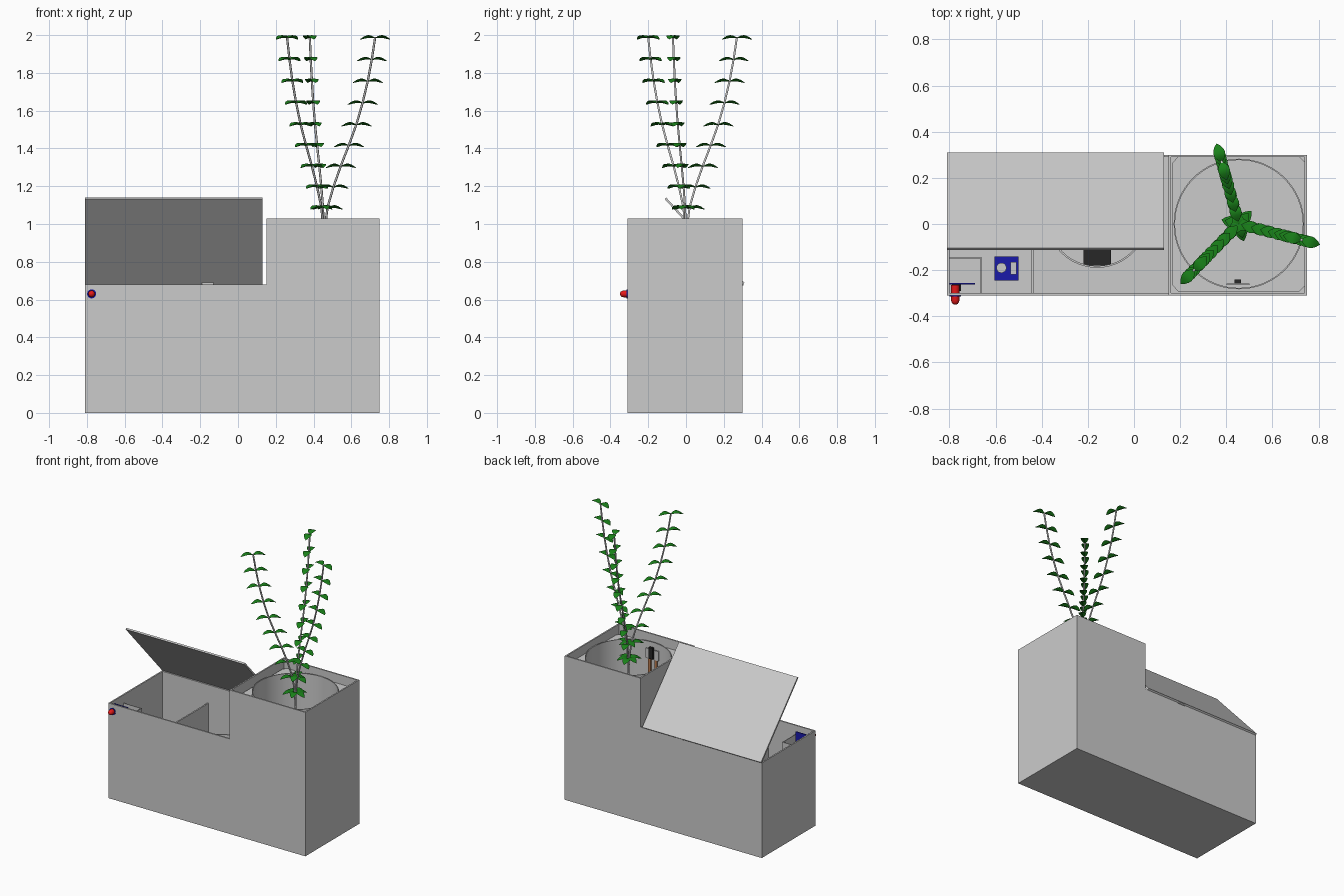
import bpy, bmesh
from math import sin, pi, atan2, cos
from mathutils import Vector

if "Cube" in bpy.data.objects:
    bpy.data.objects.remove(bpy.data.objects["Cube"])


def material(name, color):
    m = bpy.data.materials.new(name)
    m.diffuse_color = (*color, 1)
    m.use_nodes = True
    m.node_tree.nodes["Principled BSDF"].inputs["Base Color"].default_value = m.diffuse_color
    return m


GREEN = material("leaf_green", (0.01, 0.22, 0.01))
BLUE = material("board_blue", (0.01, 0.01, 0.4))
RED = material("lamp_red", (0.8, 0.01, 0.01))
BLACK = material("black", (0.02, 0.02, 0.02))
COPPER = material("copper", (0.5, 0.2, 0.08))


def finish(name, bm, mat=None, smooth=False):
    bmesh.ops.recalc_face_normals(bm, faces=bm.faces)
    me = bpy.data.meshes.new(name)
    bm.to_mesh(me)
    bm.free()
    ob = bpy.data.objects.new(name, me)
    bpy.context.collection.objects.link(ob)
    if mat:
        me.materials.append(mat)
    if smooth:
        bpy.context.view_layer.objects.active = ob
        ob.select_set(True)
        bpy.ops.object.shade_smooth_by_angle()
        ob.select_set(False)
    return ob


def prism(name, pts, axis, a, b, mat=None):
    """Extrude a 2D profile along x or y."""
    bm = bmesh.new()
    put = (lambda p: (a, *p)) if axis == "x" else (lambda p: (p[0], a, p[1]))
    f = bm.faces.new([bm.verts.new(put(p)) for p in pts])
    ext = bmesh.ops.extrude_face_region(bm, geom=[f])["geom"]
    d = (b - a, 0, 0) if axis == "x" else (0, b - a, 0)
    bmesh.ops.translate(bm, vec=d, verts=[v for v in ext if isinstance(v, bmesh.types.BMVert)])
    return finish(name, bm, mat)


def box(name, x0, x1, y0, y1, z0, z1, mat=None):
    return prism(name, [(x0, z0), (x1, z0), (x1, z1), (x0, z1)], "y", y0, y1, mat)


def lathe(name, profile, center, axis="z", n=48, mat=None):
    """Spin an (r, height) profile round z, or round -y."""
    bm = bmesh.new()
    rings = []
    for r, h in profile:
        ring = []
        for i in range(n):
            c, s = r * cos(2 * pi * i / n), r * sin(2 * pi * i / n)
            p = (c, s, h) if axis == "z" else (c, -h, s)
            ring.append(bm.verts.new(Vector(p) + Vector(center)))
        rings.append(ring)
    for r0, r1 in zip(rings, rings[1:]):
        for i in range(n):
            bm.faces.new((r0[i], r0[i - 1], r1[i - 1], r1[i]))
    bm.faces.new(rings[0])
    bm.faces.new(rings[-1])
    return finish(name, bm, mat, True)


# Casing: stepped front and back walls, ends, divider and base
X0, XM, X1, Y0, Y1, T = -0.81, 0.15, 0.75, -0.31, 0.30, 0.01
LOW, HIGH = 0.68, 1.03
step = [(X0, 0), (X1, 0), (X1, HIGH), (XM, HIGH), (XM, LOW), (X0, LOW)]
prism("front_wall", step, "y", Y0, Y0 + T)
prism("back_wall", step, "y", Y1 - T, Y1)
box("left_wall", X0, X0 + T, Y0 + T, Y1 - T, 0, LOW)
box("right_wall", X1 - T, X1, Y0 + T, Y1 - T, 0, HIGH)
box("divider_wall", XM, XM + T, Y0 + T, Y1 - T, T, HIGH)
box("base", X0 + T, X1 - T, Y0 + T, Y1 - T, 0, T)
box("partition", -0.445, -0.435, Y0 + T, Y1 - T, T, 0.55)

# Raised lid
prism("lid", [(0.30, 0.68), (0.31, 0.688), (-0.105, 1.14), (-0.113, 1.132)], "x", X0, 0.13)
box("hinge", -0.19, -0.13, 0.29, 0.305, 0.675, 0.69)

# Water tank and pump
lathe("water_tank", [(0.22, T), (0.22, 0.4), (0.212, 0.4), (0.212, 0.02)], (-0.16, 0.03, 0))
box("pump", -0.22, -0.10, -0.18, -0.06, 0.02, 0.16, BLACK)

# Pot, with a plate that closes the gap to the casing
PX = 0.455
lathe("pot", [(0.283, 0.5), (0.283, 0.985), (0.277, 0.985), (0.277, 0.51)], (PX, 0, 0), n=64)
bm = bmesh.new()
N = 64
inner, outer = [], []
for i in range(N):
    a = 2 * pi * (i + 0.5) / N
    c, s = cos(a), sin(a)
    k = 1 / max(abs(c), abs(s))
    inner.append(bm.verts.new((PX + 0.28 * c, 0.28 * s, 0.965)))
    outer.append(bm.verts.new((PX + 0.288 * k * c, 0.294 * k * s, 0.965)))
for i in range(N):
    bm.faces.new((inner[i - 1], outer[i - 1], outer[i], inner[i]))
finish("pot_plate", bm)

# Moisture sensor in the pot
for dx in (-0.035, 0.015):
    box("sensor_prong", PX - 0.01 + dx, PX + 0.01 + dx, -0.265, -0.258, 0.6, 0.87, COPPER)
box("sensor_head", PX - 0.055, PX + 0.045, -0.265, -0.258, 0.87, 0.94)
box("sensor_plug", PX - 0.02, PX + 0.01, -0.258, -0.24, 0.88, 0.96, BLACK)

# Lamp and circuit boards
lathe("lamp", [(0.018, -0.045), (0.018, 0.02), (0.016, 0.03), (0.010, 0.037), (0.002, 0.04)],
      (-0.775, Y0, 0.63), "y", 20, RED)
lathe("lamp_collar", [(0.024, -0.01), (0.024, 0.004)], (-0.775, Y0, 0.63), "y", 20, BLUE)
box("lamp_board", -0.80, -0.69, -0.262, -0.255, 0.58, 0.66, BLUE)
box("lamp_plug", -0.79, -0.75, -0.29, -0.262, 0.585, 0.61, BLACK)
box("bay_side", -0.665, -0.66, Y0 + T, -0.145, T, 0.62)
box("bay_back", X0 + T, -0.665, -0.15, -0.145, T, 0.62)
box("sensor_board", -0.605, -0.50, -0.245, -0.14, 0.05, 0.06, BLUE)
box("board_plug", -0.535, -0.51, -0.22, -0.165, 0.06, 0.09)
lathe("board_dial", [(0.022, 0.06), (0.022, 0.09)], (-0.575, -0.19, 0), n=20)

# Plant: bent stems with pairs of leaves along the bend
REACH = [(0.51, 0.0), (0.87, 0.0), (0.98, 0.005), (1.09, 0.02), (1.20, 0.053), (1.31, 0.093), (1.42, 0.137),
         (1.53, 0.178), (1.645, 0.212), (1.76, 0.24), (1.875, 0.262), (1.99, 0.28)]


def add_leaf(bm, base, ang):
    u, v = Vector((cos(ang), sin(ang), 0)), Vector((-sin(ang), cos(ang), 0))
    rows = []
    for k in range(7):
        t = k / 6
        w = 0.004 + 0.022 * sin(pi * t ** 0.9) if k < 6 else 0.001
        z = 0.014 * sin(pi * t * 1.15) - 0.006
        mid = base + u * 0.082 * t + Vector((0, 0, z))
        rows.append([bm.verts.new(mid + v * w * s + Vector((0, 0, dz)))
                     for s, dz in ((-1, 0), (0, -0.012 * sin(pi * t) - 0.001), (1, 0), (0, 0.002))])
    for r0, r1 in zip(rows, rows[1:]):
        for i in range(4):
            bm.faces.new((r0[i], r0[i - 1], r1[i - 1], r1[i]))
    bm.faces.new(rows[0])
    bm.faces.new(rows[-1])


for tip in ((0.38, 0.27), (0.73, -0.07), (0.26, -0.20)):
    ang = atan2(tip[1], tip[0] - PX)
    path = [Vector((PX + r * cos(ang), r * sin(ang), z)) for z, r in REACH]
    cu = bpy.data.curves.new("stem", "CURVE")
    cu.dimensions = "3D"
    cu.bevel_depth = 0.006
    cu.bevel_resolution = 1
    cu.use_fill_caps = True
    sp = cu.splines.new("POLY")
    sp.points.add(len(path) - 1)
    for p, q in zip(sp.points, path):
        p.co = (*q, 1)
    bpy.context.collection.objects.link(bpy.data.objects.new("stem", cu))
    bm = bmesh.new()
    for q in path[2:]:
        add_leaf(bm, q, ang)
        add_leaf(bm, q, ang + pi)
    finish("leaves", bm, GREEN, True)
